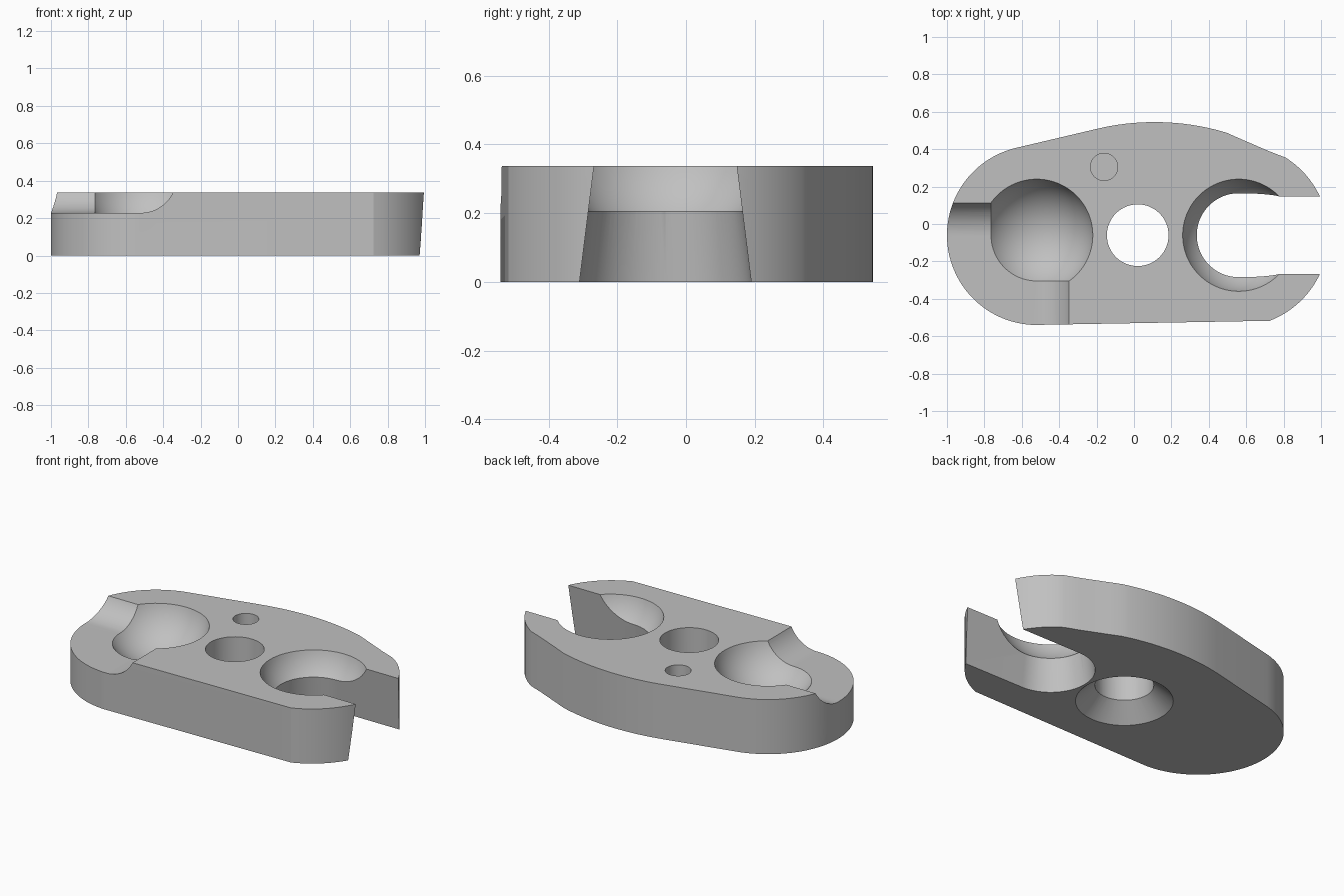
import bpy, bmesh
from math import sin, cos, radians, sqrt
from mathutils import Vector

if "Cube" in bpy.data.objects:
    bpy.data.objects.remove(bpy.data.objects["Cube"])

TOP = 0.338              # plate thickness
MID = -0.06              # centre line of the holes in y
SOCKET_X, SLOT_X = -0.52, 0.56
BALL_Z, BALL_R, ROPE_R = 0.42, 0.311, 0.192
END_R = 0.485

grey = bpy.data.materials.new("plain_grey")
grey.use_nodes = True
colour = (0.53, 0.53, 0.53, 1)
grey.diffuse_color = colour
grey.node_tree.nodes["Principled BSDF"].inputs["Base Color"].default_value = colour


def arc(cx, cy, r, start, end, steps):
    """Points on a circular arc, angles in degrees."""
    angles = [radians(start + (end - start) * i / steps) for i in range(steps + 1)]
    return [(cx + r * cos(a), cy + r * sin(a)) for a in angles]


def finish(name, bm):
    bmesh.ops.recalc_face_normals(bm, faces=bm.faces)
    mesh = bpy.data.meshes.new(name)
    bm.to_mesh(mesh)
    bm.free()
    mesh.materials.append(grey)
    ob = bpy.data.objects.new(name, mesh)
    bpy.context.collection.objects.link(ob)
    return ob


def loft(name, ring_a, ring_b):
    """Closed solid between two matching rings of 3D points."""
    bm = bmesh.new()
    a = [bm.verts.new(p) for p in ring_a]
    b = [bm.verts.new(p) for p in ring_b]
    bm.faces.new(a)
    bm.faces.new(b)
    for i in range(len(a)):
        j = (i + 1) % len(a)
        bm.faces.new((a[i], a[j], b[j], b[i]))
    return finish(name, bm)


def at_z(points, z):
    return [(x, y, z) for x, y in points]


def cone(name, x, y, r0, z0, r1, z1, steps=64):
    rings = [at_z(arc(x, y, r, 0, 360, steps)[:-1], z) for r, z in ((r0, z0), (r1, z1))]
    return loft(name, *rings)


def ball(name, x):
    bm = bmesh.new()
    bmesh.ops.create_uvsphere(bm, u_segments=80, v_segments=48, radius=BALL_R)
    bmesh.ops.translate(bm, verts=bm.verts, vec=Vector((x, MID, BALL_Z)))
    return finish(name, bm)


def slot_ring(z):
    """U-shaped slot outline that narrows toward the top."""
    r = 0.25 - 0.125 * z
    points = arc(SLOT_X, MID, r, 90, 270, 48)
    return at_z(points + [(1.3, MID - r), (1.3, MID + r)], z)


# Plate outline, counter-clockwise from the lower right
outline = arc(0.55, MID, 0.49, -69, 62, 32)
outline[-1] = (0.72, 0.39)
outline += [(0.57, 0.455)]
# Shallow crown along the back edge
crown_r = 1.33
for i in range(1, 17):
    x = 0.54 - 0.72 * i / 16
    outline.append((x, 0.545 - crown_r + sqrt(crown_r ** 2 - (x - 0.11) ** 2)))
outline += arc(SOCKET_X, MID, 0.48, 103.5, 268, 48)
plate = loft("plate", at_z(outline, 0), at_z(outline, TOP))

cutters = []

# Ball socket with a rope channel swept from the side to the front
cutters.append(ball("socket_cutter", SOCKET_X))
quarter = arc(0, BALL_Z, ROPE_R, 0, -90, 20)
floor = BALL_Z - ROPE_R
wide = quarter + [(-0.9, floor), (-0.9, 0.6), (ROPE_R, 0.6)]
cutters.append(loft("side_channel_cutter",
                    [(-1.3, MID + u, z) for u, z in wide],
                    [(SOCKET_X, MID + u, z) for u, z in wide]))
narrow = quarter + [(-0.04, floor + 0.004), (-0.04, 0.6), (ROPE_R, 0.6)]
cutters.append(loft("front_channel_cutter",
                    [(SOCKET_X + u, -0.9, z) for u, z in narrow],
                    [(SOCKET_X + u, MID, z) for u, z in narrow]))

# Open slot with a ball seat
cutters.append(loft("slot_cutter", slot_ring(-0.1), slot_ring(0.5)))
cutters.append(ball("slot_seat_cutter", SLOT_X))

# Screw hole, its countersink underneath, and the small blind hole
cutters.append(cone("screw_hole_cutter", 0.02, MID, 0.165, -0.1, 0.165, 0.5))
cutters.append(cone("countersink_cutter", 0.02, MID, 0.329, -0.05, 0.16, 0.1045))
cutters.append(cone("blind_hole_cutter", -0.16, 0.305, 0.073, 0.15, 0.073, 0.5, 40))

bpy.context.view_layer.objects.active = plate
plate.select_set(True)
for cutter in cutters:
    cutter.hide_render = True
    mod = plate.modifiers.new(cutter.name, "BOOLEAN")
    mod.operation = "DIFFERENCE"
    mod.solver = "EXACT"
    mod.object = cutter
    bpy.ops.object.modifier_apply(modifier=mod.name)
    bpy.data.objects.remove(cutter)

bpy.ops.object.shade_smooth_by_angle(angle=radians(20))
